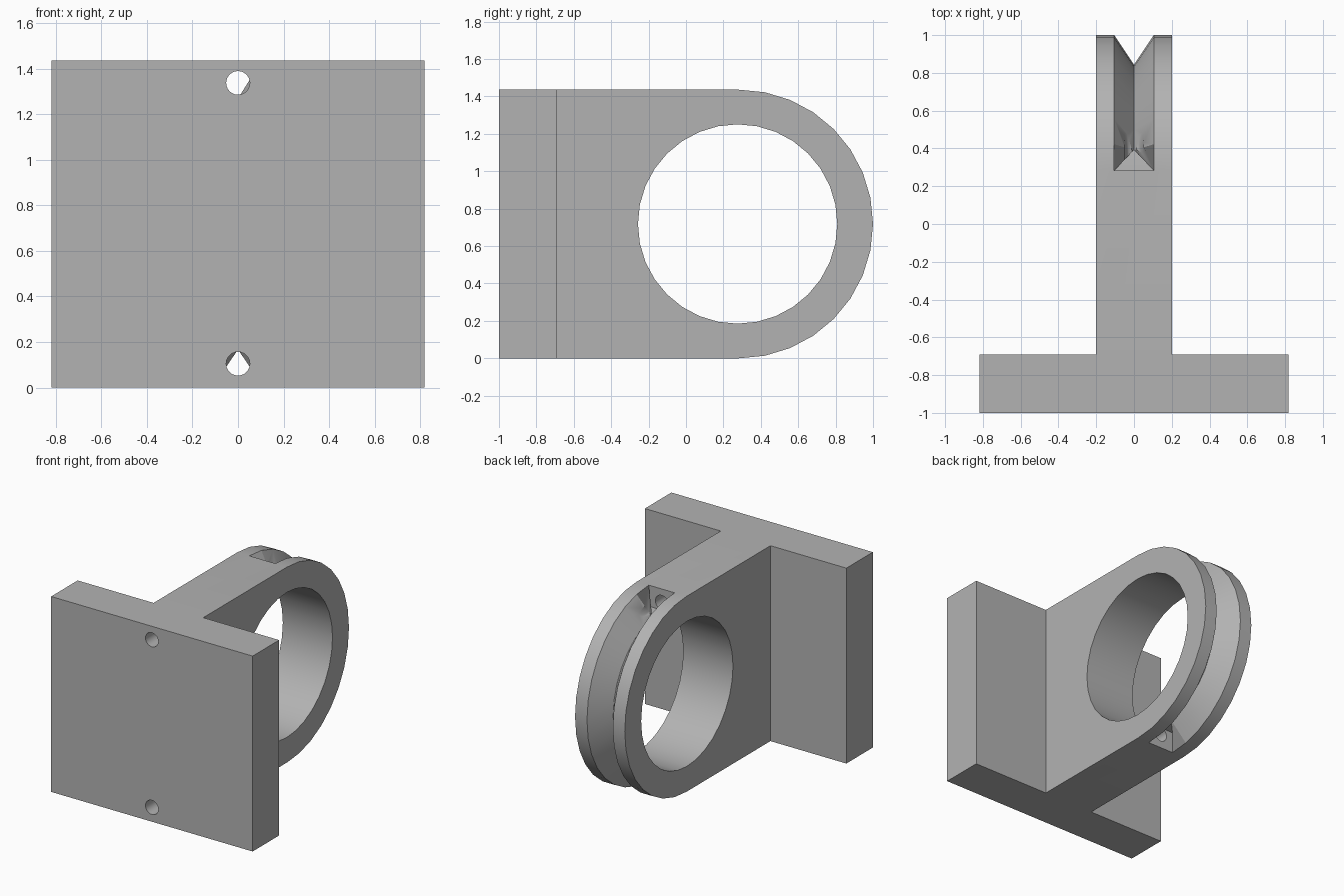
import bpy, bmesh, math
from mathutils import Matrix, Vector

old = bpy.data.objects.get("Cube")
if old:
    bpy.data.objects.remove(old, do_unlink=True)

HEIGHT = 1.436
R = HEIGHT / 2           # outer radius of the ring end
CY, CZ = 0.282, R        # ring centre
BORE = 0.533
GROOVE = 0.105           # half width of the groove
FLOOR = 0.563            # radius at the bottom of the groove

grey = bpy.data.materials.new("plain grey")
grey.use_nodes = True
colour = (0.45, 0.45, 0.45, 1)
grey.diffuse_color = colour
grey.node_tree.nodes["Principled BSDF"].inputs["Base Color"].default_value = colour


def finish(name, bm):
    bmesh.ops.recalc_face_normals(bm, faces=bm.faces)
    mesh = bpy.data.meshes.new(name)
    bm.to_mesh(mesh)
    bm.free()
    mesh.materials.append(grey)
    obj = bpy.data.objects.new(name, mesh)
    bpy.context.collection.objects.link(obj)
    return obj


def loft(name, sections):
    """Skin a row of matching closed sections and cap both ends."""
    bm = bmesh.new()
    rings = [[bm.verts.new(p) for p in s] for s in sections]
    n = len(rings[0])
    for a, b in zip(rings, rings[1:]):
        for i in range(n):
            j = (i + 1) % n
            bm.faces.new((a[i], a[j], b[j], b[i]))
    bm.faces.new(rings[0])
    bm.faces.new(rings[-1])
    return finish(name, bm)


def cylinder(name, radius, sides, centre, length, axis):
    bm = bmesh.new()
    turn = Matrix.Rotation(math.pi / 2, 4, axis)
    bmesh.ops.create_cone(bm, cap_ends=True, segments=sides, radius1=radius,
                          radius2=radius, depth=length,
                          matrix=Matrix.Translation(centre) @ turn)
    return finish(name, bm)


def combine(target, tool, operation):
    mod = target.modifiers.new(operation, 'BOOLEAN')
    mod.operation = operation
    mod.solver = 'EXACT'
    mod.object = tool
    bpy.context.view_layer.objects.active = target
    bpy.ops.object.modifier_apply(modifier=mod.name)
    bpy.data.objects.remove(tool, do_unlink=True)


# Mounting plate
bm = bmesh.new()
bmesh.ops.create_cube(bm, size=1, matrix=Matrix.Translation((0, -0.846, R))
                      @ Matrix.Diagonal((1.638, 0.308, HEIGHT, 1)))
bracket = finish("ring_bracket", bm)

# Web with a half-round end
profile = [(-0.8, HEIGHT), (-0.8, 0)]
for k in range(17):
    a = math.pi * k / 16
    profile.append((CY + R * math.sin(a), CZ - R * math.cos(a)))
web = loft("web", [[(x, y, z) for y, z in profile] for x in (-0.202, 0.202)])
combine(bracket, web, 'UNION')

# Large bore
combine(bracket, cylinder("bore_cutter", BORE, 32, (0, CY - 0.006, CZ), 1, 'Y'),
        'DIFFERENCE')

# Groove around the rim: square pocket at each end, V section between
sections = []
for k in range(17):
    a = math.pi * k / 16
    half = GROOVE if k in (0, 16) else 0.001
    outline = [(-GROOVE, 0.9), (-GROOVE, R), (-half, FLOOR),
               (half, FLOOR), (GROOVE, R), (GROOVE, 0.9)]
    sections.append([Vector((x, CY + r * math.sin(a), CZ + r * math.cos(a)))
                     for x, r in outline])
combine(bracket, loft("groove_cutter", sections), 'DIFFERENCE')

# Cable holes from the plate into the groove
for z, end in ((1.337, 1.0), (0.105, 0.33)):
    hole = cylinder("hole_cutter", 0.052, 24, (0, (end - 1.1) / 2, z),
                    end + 1.1, 'X')
    combine(bracket, hole, 'DIFFERENCE')

# Round walls smooth, corners sharp
bpy.ops.object.select_all(action='DESELECT')
bracket.select_set(True)
bpy.context.view_layer.objects.active = bracket
bpy.ops.object.shade_smooth_by_angle(angle=math.radians(30))
